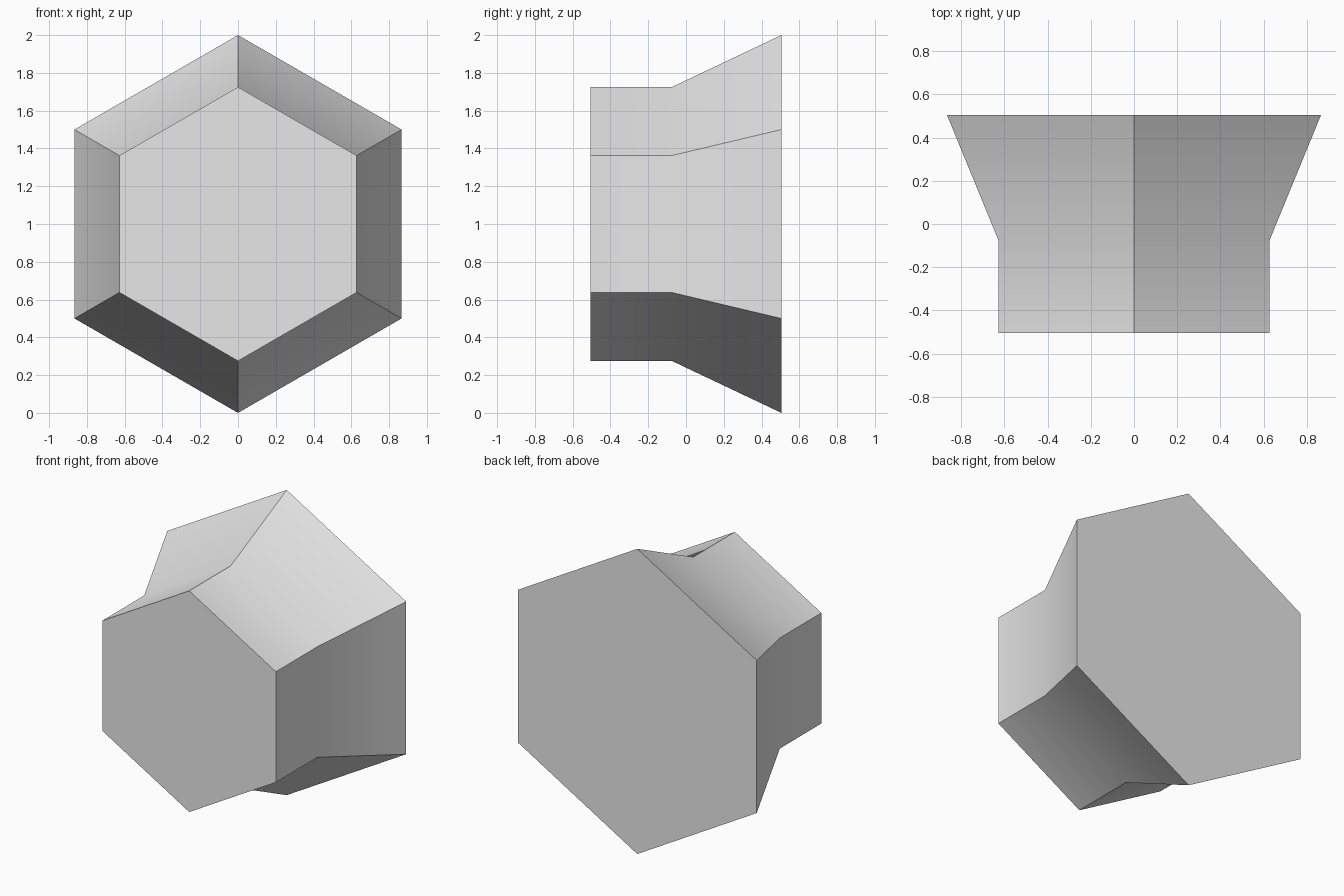
import bpy
import bmesh
import math

cube = bpy.data.objects.get("Cube")
if cube:
    bpy.data.objects.remove(cube, do_unlink=True)

# Plain grey material
grey = bpy.data.materials.new("light_grey")
grey.use_nodes = True
colour = (0.8, 0.8, 0.8, 1)
grey.diffuse_color = colour
grey.node_tree.nodes["Principled BSDF"].inputs["Base Color"].default_value = colour

SIDES = 6
# Depth and radius of each ring, front to back
PROFILE = [(-0.505, 0.725), (-0.075, 0.725), (0.505, 1.0)]

# Hexagonal plug: straight front, flared back
bm = bmesh.new()
rings = []
for y, r in PROFILE:
    angles = [math.tau * i / SIDES for i in range(SIDES)]
    rings.append([bm.verts.new((r * math.sin(a), y, 1 + r * math.cos(a))) for a in angles])
for near, far in zip(rings, rings[1:]):
    for i in range(SIDES):
        j = (i + 1) % SIDES
        bm.faces.new((near[i], near[j], far[j], far[i]))

# End caps
bm.faces.new(rings[0])
bm.faces.new(rings[-1])
bmesh.ops.recalc_face_normals(bm, faces=bm.faces)

mesh = bpy.data.meshes.new("flared_hexagonal_plug")
bm.to_mesh(mesh)
bm.free()
mesh.materials.append(grey)
plug = bpy.data.objects.new("flared_hexagonal_plug", mesh)
bpy.context.collection.objects.link(plug)

# Smooth across the shallow bend, sharp at the corners
bpy.ops.object.select_all(action='DESELECT')
plug.select_set(True)
bpy.context.view_layer.objects.active = plug
bpy.ops.object.shade_smooth_by_angle(angle=math.radians(30))
